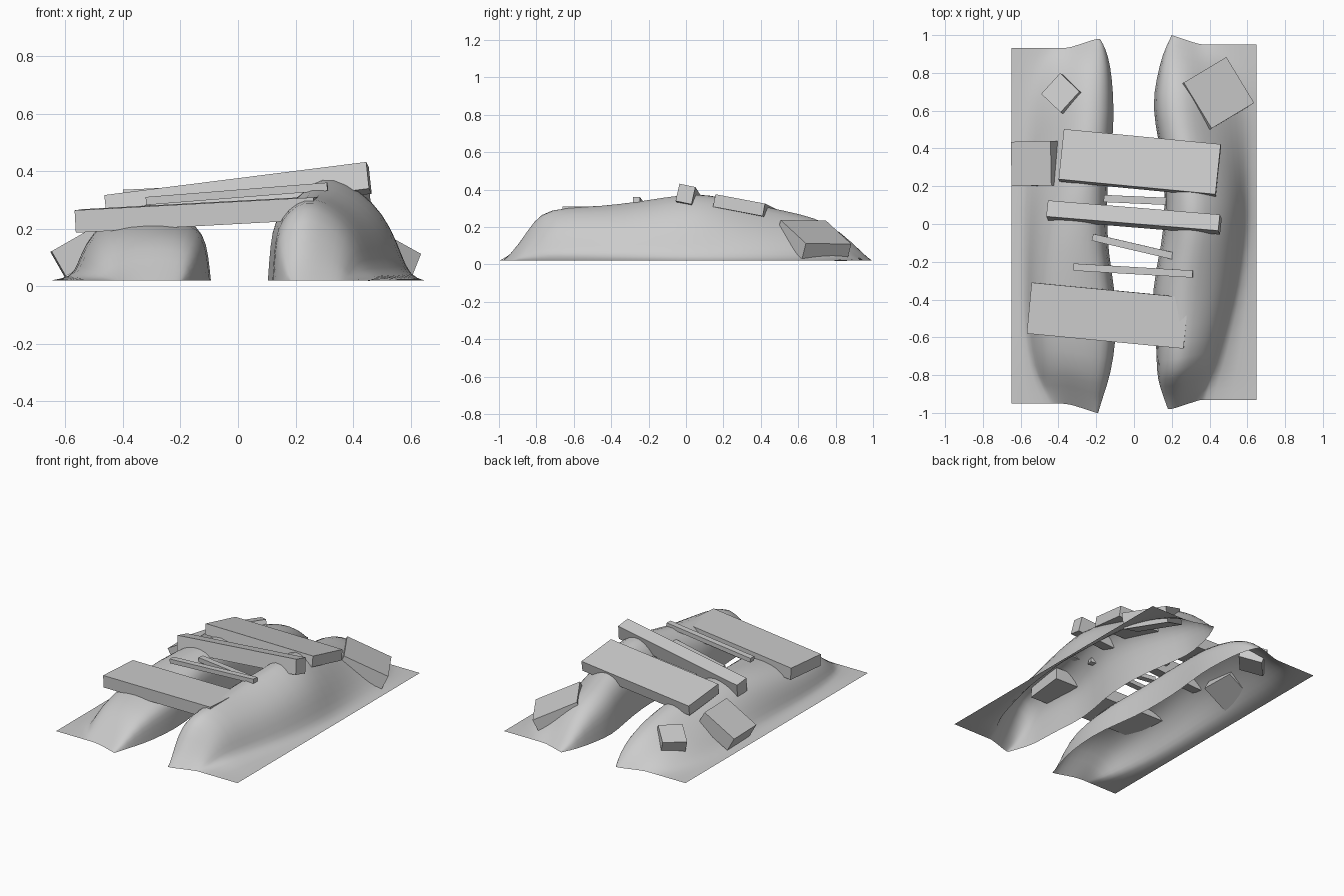
import bpy
from mathutils import Vector

if "Cube" in bpy.data.objects:
    bpy.data.objects.remove(bpy.data.objects["Cube"])

BASE = 0.02  # ground-edge height of the banks


def mesh_object(name, verts, faces):
    me = bpy.data.meshes.new(name)
    me.from_pydata(verts, [], faces)
    me.update()
    ob = bpy.data.objects.new(name, me)
    bpy.context.collection.objects.link(ob)
    return ob


def slab(name, top_centre, u, v, thick):
    """Box given by its top-face centre, two full edge vectors and a thickness."""
    c, u, v = Vector(top_centre), Vector(u), Vector(v)
    v -= u * (u.dot(v) / u.dot(u))
    n = u.cross(v).normalized() * thick
    ring = [c + u * a / 2 + v * b / 2 for a, b in ((-1, -1), (1, -1), (1, 1), (-1, 1))]
    verts = ring + [p - n for p in ring]
    faces = [(0, 1, 2, 3), (7, 6, 5, 4)]
    faces += [(i, i + 4, (i + 1) % 4 + 4, (i + 1) % 4) for i in range(4)]
    return mesh_object(name, verts, faces)


# Gentle outer slope, used towards the back where the loose blocks lie
GENTLE = [(0, 0), (.02, .45), (.05, .7), (.13, .92), (.28, 1.01),
          (.43, .9), (.58, .68), (.74, .43), (.88, .19), (1, .04)]


def bank(name, side, section, stations):
    """Open earth bank: a cross-section scaled along y, then smoothed.
    station = (y, inner x, foot x, crest height, share of gentle slope)"""
    verts, faces = [], []
    for y, xin, xfoot, h, g in stations:
        row = []
        for p, q in zip(section, GENTLE):
            a, b = p[0] + (q[0] - p[0]) * g, p[1] + (q[1] - p[1]) * g
            row.append((xin + (xfoot - xin) * a, BASE + (h - BASE) * b))
        row.append((0.648, BASE))
        for x, z in row:
            pull = 1 - 0.05 * min(1, max(0, (x - 0.2) / 0.15))
            verts.append((side * x, y * pull, z))
    n = len(section) + 1
    for j in range(len(stations) - 1):
        for i in range(n - 1):
            f = [j * n + i, j * n + i + 1, (j + 1) * n + i + 1, (j + 1) * n + i]
            faces.append(f if side > 0 else f[::-1])
    ob = mesh_object(name, verts, faces)
    mod = ob.modifiers.new("smooth", 'SUBSURF')
    mod.levels = mod.render_levels = 1
    mod.boundary_smooth = 'PRESERVE_CORNERS'
    ob.data.polygons.foreach_set("use_smooth", [True] * len(faces))
    return ob


# Earth banks on both sides of the trench
bank("right_bank", 1,
     [(0, 0), (.02, .42), (.05, .66), (.15, .87), (.32, 1.02), (.5, .97),
      (.72, .78), (.86, .53), (.94, .25), (1, .04)],
     [(-.98, .18, .38, .02, 0), (-.9, .15, .40, .11, 0), (-.82, .125, .43, .24, 0),
      (-.74, .12, .46, .30, 0), (-.55, .115, .51, .31, 0), (-.35, .09, .56, .325, 0),
      (-.1, .15, .59, .365, 0), (.05, .16, .60, .385, .1), (.2, .165, .60, .365, .3),
      (.45, .13, .60, .31, .8), (.62, .095, .60, .275, 1), (.77, .12, .58, .23, 1),
      (.9, .15, .52, .12, 1), (1, .2, .46, .02, 1)])
bank("left_bank", -1,
     [(0, 0), (.02, .45), (.05, .75), (.14, .93), (.35, 1.01), (.6, 1),
      (.8, .86), (.91, .55), (.96, .25), (1, .05)],
     [(-1, .19, .45, .02, .3), (-.9, .16, .50, .09, .2), (-.8, .125, .54, .17, .1),
      (-.62, .095, .57, .215, 0), (-.4, .09, .58, .24, 0), (-.15, .14, .58, .275, .2),
      (.1, .145, .58, .295, .5), (.3, .135, .58, .285, .8), (.5, .105, .58, .255, 1),
      (.7, .11, .57, .21, 1), (.84, .125, .53, .15, 1), (.93, .15, .50, .075, 1),
      (.98, .18, .47, .02, 1)])

# Planks and beams laid across the trench
slab("front_plank", (-.14, -.485, .288), (.83, -.08, .045), (.025, .27, .004), .078)
slab("middle_beam", (-.005, .045, .365), (.91, -.075, .115), (.01, .085, -.018), .095)
slab("back_plank", (.03, .33, .33), (.83, -.08, .04), (.03, .265, -.05), .068)

# Thin sticks between the planks
for i, (a, b) in enumerate([((-.16, .135, .29), (.17, .12, .315)),
                            ((-.22, -.07, .285), (.21, -.17, .305)),
                            ((-.32, -.228, .31), (.31, -.265, .36))]):
    a, b = Vector(a), Vector(b)
    slab("stick_%d" % (i + 1), (a + b) / 2, b - a, (0, .038, 0), .028)

# Loose blocks on the outer slopes
slab("right_block", (.45, .695, .173), (.225, .135, -.125), (-.135, .25, -.01), .1)
slab("left_large_block", (-.545, .32, .18), (.21, .005, .12), (0, .235, 0), .1)
slab("left_small_block", (-.39, .695, .185), (.1, .11, .01), (-.1, .1, -.05), .1)
